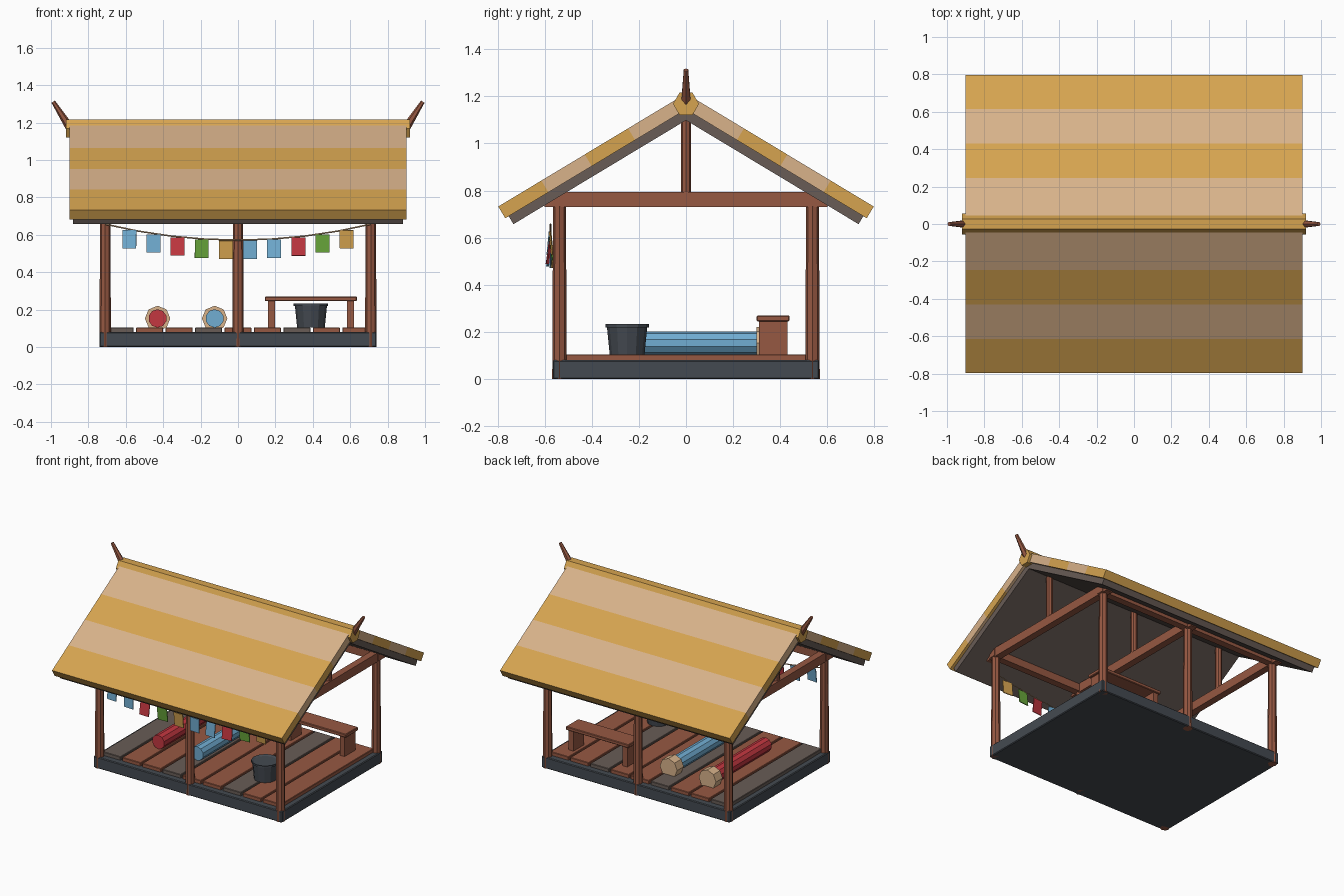
import bpy, bmesh, math, random
from mathutils import Vector, Matrix

if "Cube" in bpy.data.objects:
    bpy.data.objects.remove(bpy.data.objects["Cube"])

random.seed(4)


def material(name, rgb):
    m = bpy.data.materials.new(name)
    lin = [((c / 255 + 0.055) / 1.055) ** 2.4 for c in rgb]
    m.diffuse_color = (*lin, 1)
    m.use_nodes = True
    m.node_tree.nodes["Principled BSDF"].inputs["Base Color"].default_value = m.diffuse_color
    return m


BROWN = material("red brown wood", (150, 88, 66))
GREY = material("weathered wood", (104, 92, 86))
SLATE = material("dark slate", (68, 74, 81))
GOLD = material("gold thatch", (214, 164, 80))
TAN = material("pale thatch", (216, 178, 138))
RED = material("red cloth", (195, 55, 64))
BLUE = material("blue cloth", (113, 173, 210))
GREEN = material("green cloth", (110, 175, 62))


def finish(name, bm, *mats):
    bmesh.ops.recalc_face_normals(bm, faces=bm.faces)
    mesh = bpy.data.meshes.new(name)
    bm.to_mesh(mesh)
    bm.free()
    for m in mats:
        mesh.materials.append(m)
    ob = bpy.data.objects.new(name, mesh)
    bpy.context.collection.objects.link(ob)
    return ob


def box(name, x, y, z, mat, bevel=0.0):
    """Box from (min, max) ranges."""
    bm = bmesh.new()
    size = [b - a for a, b in (x, y, z)]
    mid = [(a + b) / 2 for a, b in (x, y, z)]
    bmesh.ops.create_cube(bm, size=1, matrix=Matrix.Translation(mid) @ Matrix.Diagonal((*size, 1)))
    if bevel:
        bmesh.ops.bevel(bm, geom=bm.edges[:], offset=bevel, segments=1, affect='EDGES')
    return finish(name, bm, mat)


def rod(name, a, b, r1, r2, sides, mat, turn=0.0):
    """Straight (tapered) rod from a to b."""
    a, b = Vector(a), Vector(b)
    d = b - a
    rot = d.to_track_quat('Z', 'Y').to_matrix().to_4x4() @ Matrix.Rotation(turn, 4, 'Z')
    bm = bmesh.new()
    bmesh.ops.create_cone(bm, cap_ends=True, segments=sides, radius1=r1, radius2=r2,
                          depth=d.length, matrix=Matrix.Translation((a + b) / 2) @ rot)
    return finish(name, bm, mat)


# stone base and floor planks
box("base", (-.74, .74), (-.565, .565), (0, .08), SLATE, 0.005)
for i in range(9):
    c = (i - 4) * 0.1575
    box(f"floor_plank_{i}", (c - .072, c + .072), (-.52, .52), (.075, .105),
        GREY if i % 3 == 0 else BROWN, 0.003)

# timber frame
for x in (-.71, 0, .71):
    for side, y in (("front", -.537), ("back", .537)):
        rod(f"{side}_post", (x, y, 0), (x, y, .79), .031, .027, 8, BROWN)
    box("tie_beam", (x - .025, x + .025), (-.6, .6), (.73, .793), BROWN)
    rod("king_post", (x, 0, .78), (x, 0, 1.11), .022, .022, 8, BROWN)
for y in (-.54, .54):
    box("wall_plate", (-.74, .74), (y - .025, y + .025), (.735, .79), BROWN)

# roof slopes: profile in the yz plane, mitred at the ridge
SLOPE = math.atan(0.602)
NORMAL = Vector((0, math.sin(SLOPE), math.cos(SLOPE)))


def slab(name, side, apex, thick, eave, half, mats, cuts=()):
    """One roof slope, with its underside dropped along the slope normal."""
    drop = thick / math.cos(SLOPE)
    tan = math.tan(SLOPE)
    top = Vector((0, eave, apex - eave * tan))
    profile = [Vector((0, 0, apex)), top, top - NORMAL * thick, Vector((0, 0, apex - drop))]
    bm = bmesh.new()
    face = bm.faces.new([bm.verts.new((-half, p.y, p.z)) for p in profile])
    ext = bmesh.ops.extrude_face_region(bm, geom=[face])
    bmesh.ops.translate(bm, vec=(2 * half, 0, 0),
                        verts=[v for v in ext['geom'] if isinstance(v, bmesh.types.BMVert)])
    along = Vector((0, math.cos(SLOPE), -math.sin(SLOPE)))
    marks = [Vector((0, y, apex - y * tan)).dot(along) for y in cuts]
    for y in cuts:
        bmesh.ops.bisect_plane(bm, geom=bm.verts[:] + bm.edges[:] + bm.faces[:],
                               plane_co=(0, y, apex - y * tan), plane_no=along)
    # alternate stripe colour by distance down the slope
    for f in bm.faces:
        s = f.calc_center_median().dot(along)
        f.material_index = sum(s > m for m in marks) % 2 if len(mats) > 1 else 0
    bmesh.ops.scale(bm, vec=(1, side, 1), verts=bm.verts)
    return finish(name, bm, *mats)


for side, label in ((-1, "front"), (1, "back")):
    slab(f"{label}_thatch", side, 1.212, .058, .797, .902, (TAN, GOLD), (.246, .43, .614))
    slab(f"{label}_roof_lining", side, 1.145, .04, .753, .882, (GREY,))

# ridge log and end horns
rod("ridge_log", (-.92, 0, 1.168), (.92, 0, 1.168), .055, .055, 6, GOLD, math.pi / 2)
bpy.data.objects["ridge_log"].data.update()
for s in (-1, 1):
    rod("ridge_horn", (s * .9, 0, 1.175), (s * .988, 0, 1.312), .023, .011, 6, BROWN)


# bunting: sagging cord and cloth flags
def sag(x):
    return .572 + .085 * (x / .71) ** 2


curve = bpy.data.curves.new("bunting_cord", 'CURVE')
curve.dimensions = '3D'
curve.bevel_depth = .004
curve.bevel_resolution = 0
spline = curve.splines.new('POLY')
spline.points.add(8)
for i, p in enumerate(spline.points):
    x = -.71 + 1.42 * i / 8
    p.co = (x, -.575, sag(x), 1)
curve.materials.append(TAN)
bpy.context.collection.objects.link(bpy.data.objects.new("bunting_cord", curve))
for i in range(10):
    x = (i - 4.5) * .129
    flag = box(f"flag_{i}", (-.037, .037), (-.003, .003), (-.098, 0),
               (BLUE, BLUE, RED, GREEN, GOLD)[i % 5])
    flag.location = (x, -.577, sag(x) - .004)
    flag.rotation_euler = (random.uniform(-.18, .18), 0, random.uniform(-.1, .1))

# cloth rolls with wide wooden end caps
for label, x, mat in (("red", -.43, RED), ("blue", -.125, BLUE)):
    rod(f"{label}_roll", (x, -.28, .153), (x, .31, .153), .049, .049, 10, mat)
    rod(f"{label}_roll_cap", (x, .30, .153), (x, .375, .153), .068, .068, 8, TAN)

# bench
box("bench_seat", (.144, .636), (.30, .44), (.245, .27), BROWN, 0.004)
for x in (.16, .582):
    box("bench_leg", (x, x + .038), (.31, .43), (.1, .248), BROWN)

# bucket with rim and shallow recess
rod("bucket", (.39, -.25, .105), (.39, -.25, .225), .074, .086, 12, SLATE)
bm = bmesh.new()
bmesh.ops.create_cone(bm, cap_ends=True, segments=12, radius1=.092, radius2=.092, depth=.014,
                      matrix=Matrix.Translation((.39, -.25, .226)))
top = max(bm.faces, key=lambda f: f.calc_center_median().z)
bmesh.ops.inset_region(bm, faces=[top], thickness=.014)
bmesh.ops.translate(bm, vec=(0, 0, -.007), verts=top.verts)
finish("bucket_rim", bm, SLATE)
